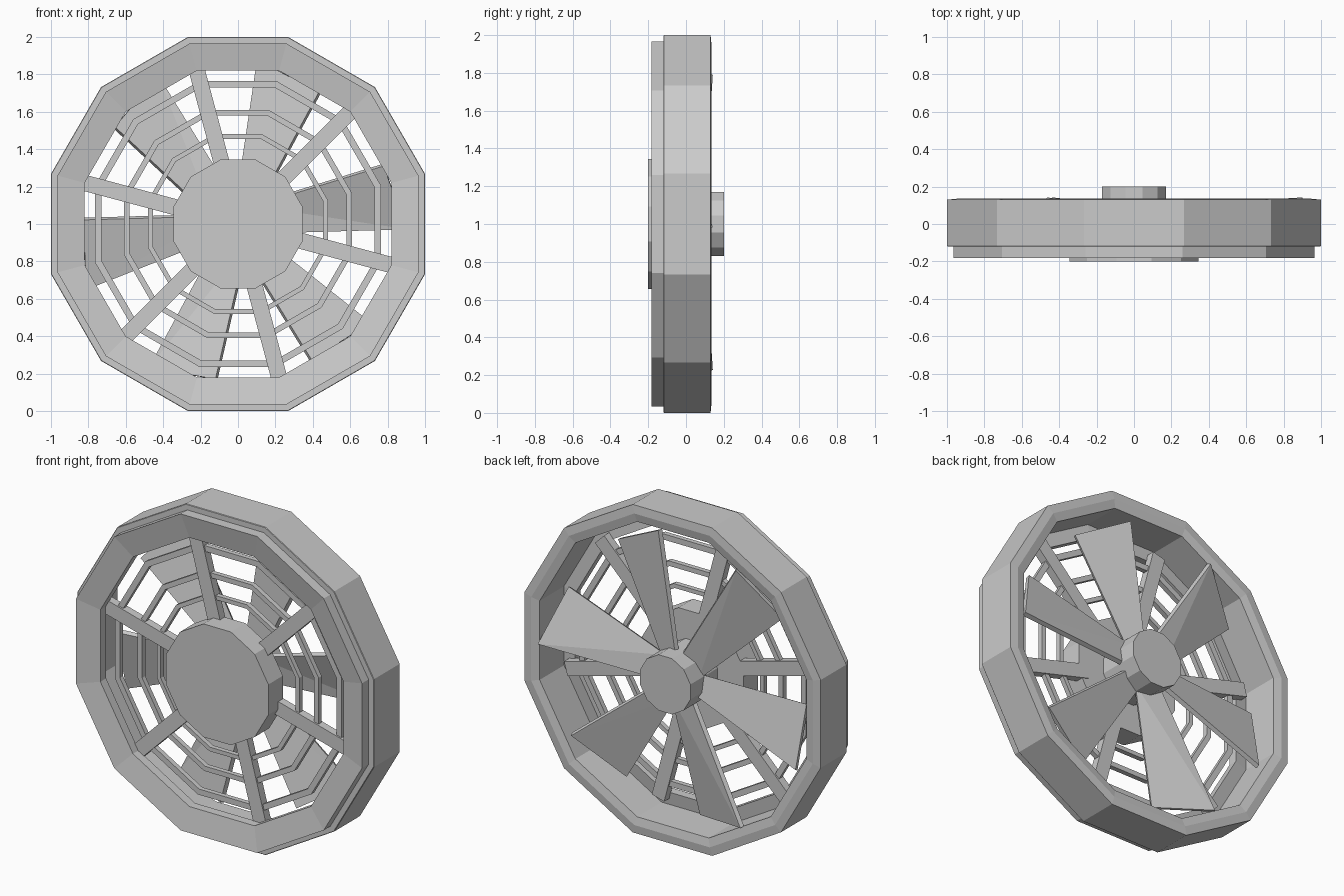
import bpy, bmesh
from math import sin, cos, radians

if "Cube" in bpy.data.objects:
    bpy.data.objects.remove(bpy.data.objects["Cube"])

SIDES = 12
CZ = 1.0  # height of the wheel axis


def make_object(name, verts, faces):
    mesh = bpy.data.meshes.new(name)
    bm = bmesh.new()
    vs = [bm.verts.new(v) for v in verts]
    for f in faces:
        bm.faces.new([vs[i] for i in f])
    bmesh.ops.recalc_face_normals(bm, faces=bm.faces)
    bm.to_mesh(mesh)
    bm.free()
    ob = bpy.data.objects.new(name, mesh)
    bpy.context.collection.objects.link(ob)
    return ob


def lathe(name, profile, closed=True):
    """Turn (apothem, y) points round the y axis into a 12-sided ring or capped disc."""
    n = len(profile)
    verts = []
    for i in range(SIDES):
        a = radians(15 + 360 / SIDES * i)
        for ap, y in profile:
            r = ap / cos(radians(180 / SIDES))
            verts.append((r * cos(a), y, CZ + r * sin(a)))
    faces = []
    for i in range(SIDES):
        j = (i + 1) % SIDES
        for k in range(n if closed else n - 1):
            m = (k + 1) % n
            faces.append((i * n + k, i * n + m, j * n + m, j * n + k))
    if not closed:
        faces.append([i * n for i in range(SIDES)])
        faces.append([i * n + n - 1 for i in range(SIDES)])
    return make_object(name, verts, faces)


def ring(name, inner, outer, y0, y1):
    return lathe(name, [(inner, y0), (outer, y0), (outer, y1), (inner, y1)])


def slab(name, angle, corners, dy, dt=0.0):
    """Four (radial, tangential, y) corners, turned to an angle and given thickness."""
    a = radians(angle)
    verts = [(u * cos(a) - (t + s * dt) * sin(a), y + s * dy, CZ + u * sin(a) + (t + s * dt) * cos(a))
             for s in (0, 1) for u, t, y in corners]
    faces = [(0, 1, 2), (0, 2, 3), (4, 5, 6), (4, 6, 7)]
    faces += [(k, (k + 1) % 4, (k + 1) % 4 + 4, k + 4) for k in range(4)]
    return make_object(name, verts, faces)


# Outer housing with a shallow ridge on the back rim
lathe("outer_housing", [(0.90, -0.12), (0.997, -0.12), (1.0, -0.117),
                        (1.0, 0.13), (0.95, 0.135), (0.90, 0.125)])

# Slightly dished front frame and the thin guard rings set behind it
lathe("front_frame", [(0.82, -0.155), (0.965, -0.183), (0.965, -0.118), (0.82, -0.10)])
for i, (inner, outer) in enumerate([(0.73, 0.765), (0.58, 0.61), (0.455, 0.48)]):
    ring(f"guard_ring_{i + 1}", inner, outer, -0.095, -0.065)

# Front cap and rotor hub
lathe("front_cap", [(0.345, -0.20), (0.345, -0.06)], closed=False)
lathe("rotor_hub", [(0.17, -0.06), (0.17, 0.20)], closed=False)

# Six guard spokes
for i in range(6):
    slab(f"guard_spoke_{i + 1}", 45 + 60 * i,
         [(0.30, -0.043, -0.105), (0.88, -0.043, -0.105),
          (0.88, 0.043, -0.105), (0.30, 0.043, -0.105)], 0.05)

# Six twisted blades, alternating in pitch direction
blade_a = [(0.10, 0.08, 0.05), (0.82, 0.17, 0.0), (0.885, -0.185, 0.12), (0.10, -0.07, 0.075)]
blade_b = [(0.10, -0.06, 0.05), (0.81, -0.165, 0.0), (0.86, 0.205, 0.085), (0.10, 0.05, 0.075)]
for i in range(3):
    slab(f"fan_blade_{2 * i + 1}", 10 + 120 * i, blade_a, 0.022, 0.012)
    slab(f"fan_blade_{2 * i + 2}", 70 + 120 * i, blade_b, 0.022, -0.012)
